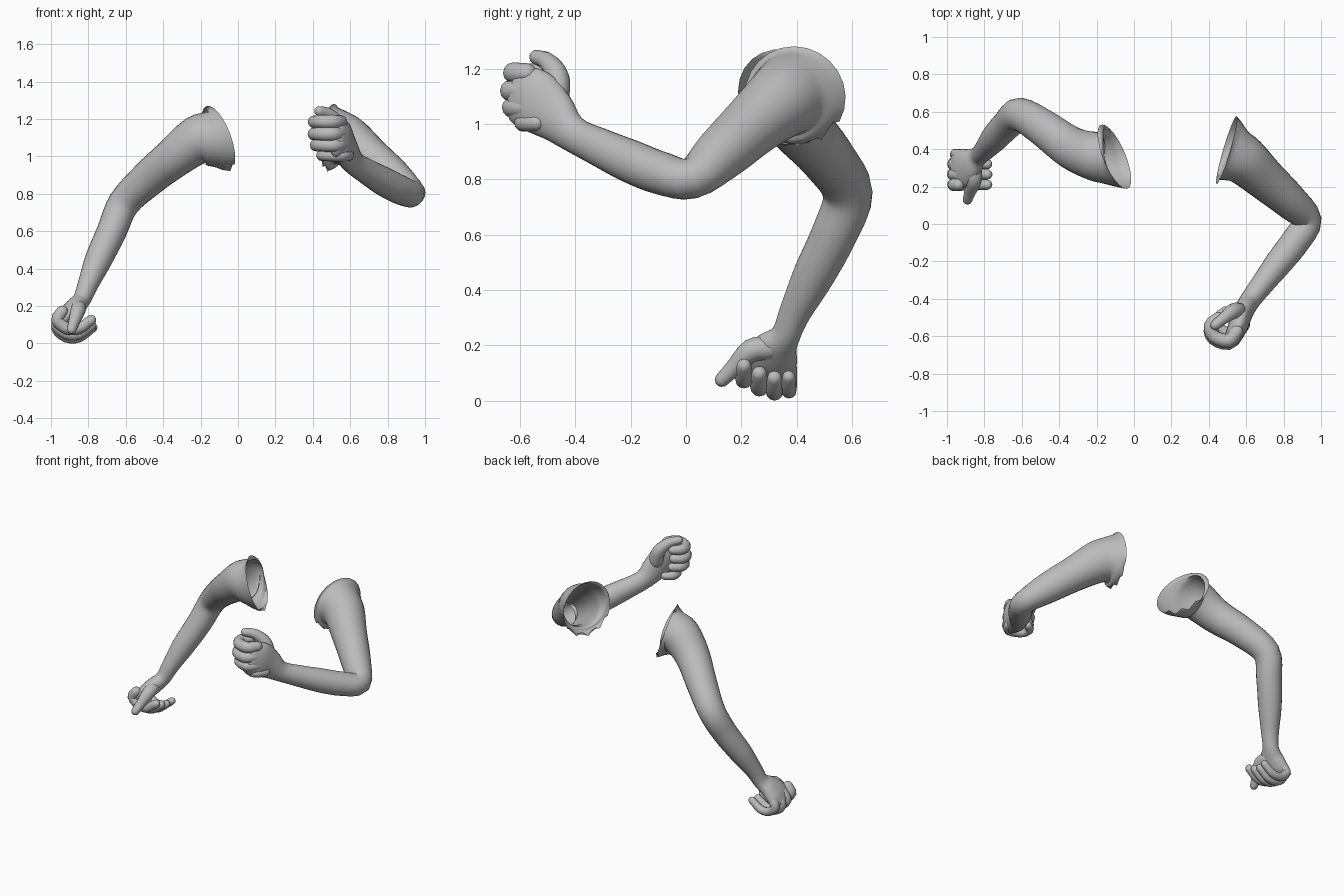
import bpy, bmesh, math
from mathutils import Vector

if "Cube" in bpy.data.objects:
    bpy.data.objects.remove(bpy.data.objects["Cube"])

SIDES = 24
skin = bpy.data.materials.new("plain grey")
skin.diffuse_color = (0.5, 0.5, 0.5, 1)
skin.use_nodes = True
skin.node_tree.nodes["Principled BSDF"].inputs["Base Color"].default_value = skin.diffuse_color


def spline(rows, steps):
    """Catmull-Rom interpolation of rows (position + radii)."""
    rows = [Vector(r) for r in rows]
    p = [2 * rows[0] - rows[1]] + rows + [2 * rows[-1] - rows[-2]]
    out = []
    for i in range(1, len(p) - 2):
        a, b, c, d = p[i - 1:i + 3]
        for s in range(steps):
            t = s / steps
            out.append(0.5 * (2 * b + (c - a) * t + (2 * a - 5 * b + 4 * c - d) * t * t
                              + (3 * b - a - 3 * c + d) * t ** 3))
    return out + [rows[-1]]


def loft(name, rows, wide, sides=SIDES, steps=4, mouth=None, mouth_rings=5):
    """Tube through rows (x, y, z, half width, half thickness); round ends,
    or an open mouth facing along the given normal at the start."""
    pts = spline(rows, steps)
    pos = [Vector(p[:3]) for p in pts]
    tan = [(pos[min(i + 1, len(pos) - 1)] - pos[max(i - 1, 0)]).normalized()
           for i in range(len(pos))]
    rings = [(c, t, p[3], p[4]) for c, t, p in zip(pos, tan, pts)]
    if mouth:
        n = Vector(mouth).normalized()
        for i in range(mouth_rings):
            c, t, a, b = rings[i]
            rings[i] = (c, n.lerp(t, i / mouth_rings).normalized(), a, b)

    def cap(ring, sign):
        c, t, a, b = ring
        r = min(a, b)
        return [(c + t * sign * r * math.sin(q), t, a * math.cos(q), b * math.cos(q))
                for q in (0.45, 0.9, 1.3)]
    start = [] if mouth else cap(rings[0], -1)[::-1]
    rings = start + rings + cap(rings[-1], 1)

    bm = bmesh.new()
    loops = []
    w = Vector(wide)
    for c, t, a, b in rings:
        u = (w - t * w.dot(t)).normalized()
        v = t.cross(u)
        loops.append([bm.verts.new(c + u * a * math.cos(k * math.tau / sides)
                                   + v * b * math.sin(k * math.tau / sides))
                      for k in range(sides)])
    for r0, r1 in zip(loops, loops[1:]):
        for k in range(sides):
            j = (k + 1) % sides
            bm.faces.new((r0[k], r0[j], r1[j], r1[k]))
    bm.faces.new(loops[-1])
    if mouth:
        # ragged lower edge of the open shoulder
        low = min(x.co.z for x in loops[0])
        for k, x in enumerate(loops[0]):
            if x.co.z < low + 0.06 and k % 2:
                x.co.z += 0.03
    else:
        bm.faces.new(loops[0][::-1])
    bmesh.ops.recalc_face_normals(bm, faces=bm.faces)
    me = bpy.data.meshes.new(name)
    bm.to_mesh(me)
    bm.free()
    me.materials.append(skin)
    ob = bpy.data.objects.new(name, me)
    bpy.context.collection.objects.link(ob)
    bpy.ops.object.select_all(action='DESELECT')
    ob.select_set(True)
    bpy.context.view_layer.objects.active = ob
    bpy.ops.object.shade_smooth_by_angle(angle=math.radians(60))


def fingers(side, path, shifts, wide):
    """Four curled fingers: one path, moved and thinned for each finger."""
    for label, (dx, dy, dz, r) in zip(("index", "middle", "ring", "little"), shifts):
        rows = [(x + dx, y + dy, z + dz, r * f, r * f)
                for (x, y, z), f in zip(path, (1, 1.08, 1, 0.95, 0.85))]
        loft(f"{side}_{label}_finger", rows, wide, sides=12, steps=3)


# Lowered arm: shoulder, upper arm, elbow, forearm, palm
loft("lowered_arm", [
    (-0.105, 0.36, 1.095, 0.185, 0.185),
    (-0.15, 0.36, 1.095, 0.15, 0.15),
    (-0.22, 0.365, 1.085, 0.13, 0.13),
    (-0.34, 0.41, 0.995, 0.113, 0.11),
    (-0.48, 0.51, 0.88, 0.10, 0.097),
    (-0.61, 0.585, 0.75, 0.09, 0.085),
    (-0.675, 0.535, 0.60, 0.083, 0.08),
    (-0.745, 0.46, 0.45, 0.075, 0.073),
    (-0.80, 0.395, 0.32, 0.058, 0.056),
    (-0.835, 0.36, 0.235, 0.054, 0.048),
    (-0.875, 0.325, 0.19, 0.085, 0.052),
    (-0.915, 0.30, 0.145, 0.105, 0.05),
    (-0.94, 0.29, 0.115, 0.10, 0.042),
], (0, 1, 0), mouth=(-0.9, -0.38, -0.33))
fingers("lowered",
        [(-0.94, 0, 0.13), (-0.965, 0, 0.085), (-0.915, 0, 0.04), (-0.85, 0, 0.04), (-0.785, 0, 0.085)],
        [(0.0, 0.21, 0.04, 0.032), (0.0, 0.265, 0.012, 0.033),
         (0.0, 0.32, -0.004, 0.032), (0.01, 0.372, 0.0, 0.028)], (0, 1, 0))
loft("lowered_thumb", [
    (-0.86, 0.30, 0.19, 0.045, 0.045), (-0.855, 0.235, 0.18, 0.042, 0.042),
    (-0.875, 0.175, 0.12, 0.032, 0.032), (-0.89, 0.13, 0.075, 0.026, 0.026),
], (1, 0, 0), sides=12)

# Raised arm: shoulder, upper arm, elbow, forearm, palm
loft("raised_arm", [
    (0.495, 0.395, 1.10, 0.182, 0.19),
    (0.535, 0.37, 1.10, 0.15, 0.15),
    (0.595, 0.335, 1.075, 0.135, 0.132),
    (0.70, 0.24, 0.995, 0.113, 0.113),
    (0.83, 0.125, 0.89, 0.098, 0.096),
    (0.925, 0.02, 0.803, 0.074, 0.078),
    (0.865, -0.09, 0.822, 0.078, 0.078),
    (0.78, -0.20, 0.865, 0.078, 0.074),
    (0.695, -0.31, 0.915, 0.07, 0.063),
    (0.62, -0.41, 0.965, 0.066, 0.055),
    (0.58, -0.48, 1.03, 0.095, 0.055),
    (0.555, -0.55, 1.085, 0.115, 0.053),
    (0.53, -0.60, 1.10, 0.105, 0.045),
], (0, 0, 1), mouth=(0.95, -0.28, -0.1))
fingers("raised",
        [(0.55, -0.585, 0), (0.505, -0.635, 0), (0.425, -0.61, 0), (0.408, -0.55, 0), (0.45, -0.51, 0)],
        [(0.0, 0.01, 1.185, 0.035), (0.0, 0.0, 1.12, 0.036),
         (0.01, 0.005, 1.06, 0.034), (0.04, 0.045, 1.005, 0.03)], (0, 0, 1))
loft("raised_thumb", [
    (0.565, -0.47, 1.09, 0.048, 0.048), (0.535, -0.465, 1.17, 0.043, 0.043),
    (0.485, -0.50, 1.225, 0.033, 0.033), (0.435, -0.54, 1.242, 0.027, 0.027),
], (0, 1, 0), sides=12)
